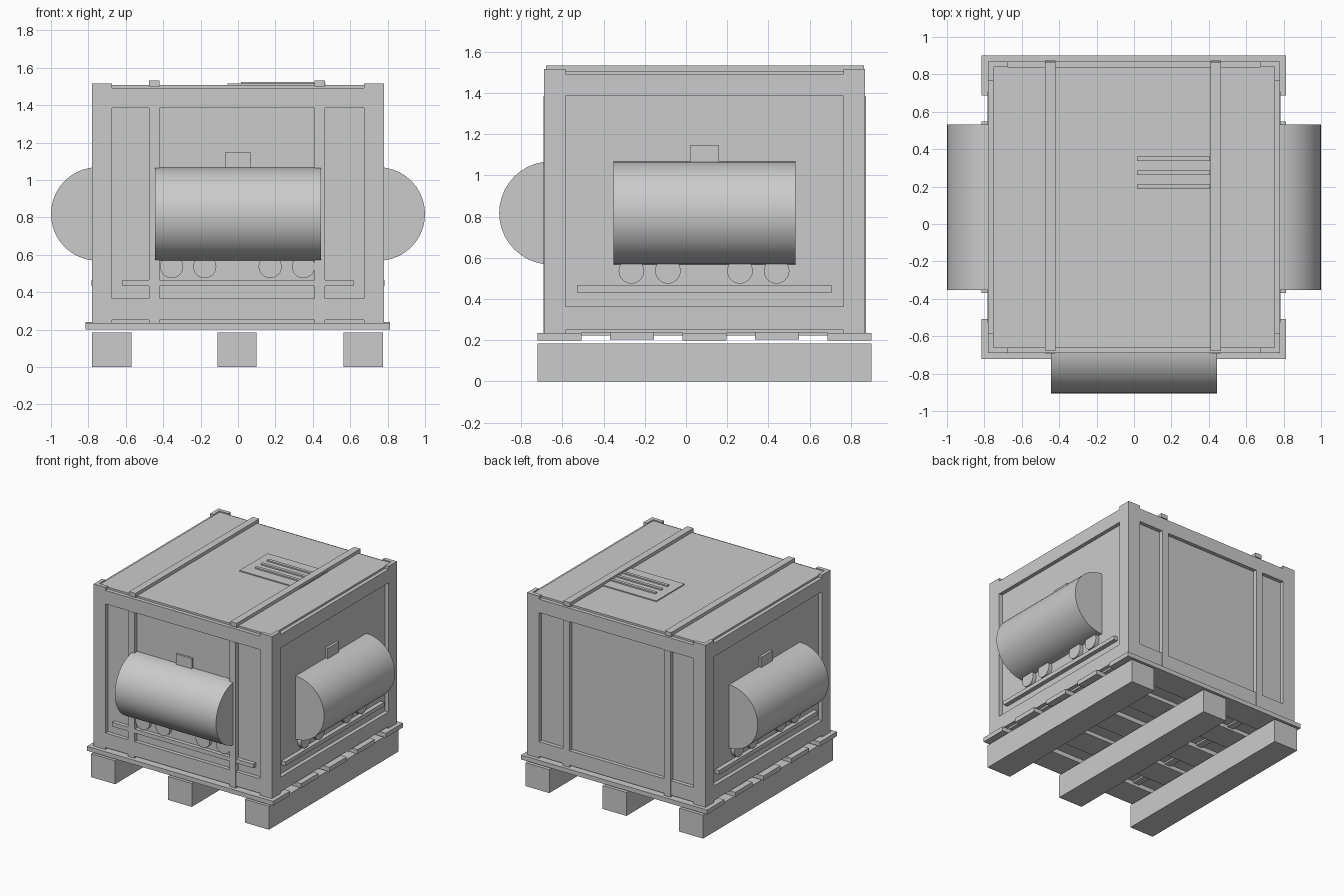
import bpy
import math
from mathutils import Matrix, Vector

cube = bpy.data.objects.get("Cube")
if cube:
    bpy.data.objects.remove(cube, do_unlink=True)

grey = bpy.data.materials.new("plain_grey")
grey.use_nodes = True
grey.diffuse_color = (0.6, 0.6, 0.6, 1)
grey.node_tree.nodes["Principled BSDF"].inputs["Base Color"].default_value = (0.6, 0.6, 0.6, 1)


def finish(name, frame):
    ob = bpy.context.object
    ob.name = name
    ob.data.materials.append(grey)
    ob.data.transform(ob.matrix_basis)
    ob.matrix_basis = frame
    return ob


def box(name, x, y, z, frame=Matrix()):
    """Box from (min, max) ranges, placed in a local frame."""
    bpy.ops.mesh.primitive_cube_add(size=1)
    ob = bpy.context.object
    ob.location = [(a + b) / 2 for a, b in (x, y, z)]
    ob.scale = [abs(b - a) for a, b in (x, y, z)]
    bpy.context.view_layer.update()
    return finish(name, frame)


def cylinder(name, radius, depth, center, rotation, frame, sides=32):
    bpy.ops.mesh.primitive_cylinder_add(vertices=sides, radius=radius, depth=depth,
                                        location=center, rotation=rotation)
    bpy.context.view_layer.update()
    ob = finish(name, frame)
    bpy.ops.object.shade_smooth_by_angle(angle=math.radians(40))
    return ob


MID_Y = 0.09          # crate centre in depth
HALF = 0.78           # crate half width
POST = 0.105          # width of the corner posts
THICK = 0.03          # thickness of the frame boards
centre = Matrix.Translation((0, MID_Y, 0))

# Pallet runners and deck slats
for i, x in enumerate((-0.675, -0.005, 0.67)):
    box(f"pallet_runner_{i}", (x - POST, x + POST), (-0.72, 0.90), (0, 0.185))
for i in range(5):
    y = -0.615 + i * 0.352
    lift = 0.005 if i % 2 else 0
    box(f"pallet_slat_{i}", (-0.815, 0.812), (y - 0.107, y + 0.107),
        (0.2 + lift, 0.235 + lift))

# Crate body: the recessed panels and the lid
body = HALF - THICK
box("crate_body", (-body, body), (-body, body), (0.235, 1.507), centre)

# Four sides: posts and rails, flush with each other
sides = [("front", 0), ("right", 90), ("back", 180), ("left", 270)]
for side, angle in sides:
    frame = centre @ Matrix.Rotation(math.radians(angle), 4, "Z")
    depth = (-HALF, -body)
    inner = HALF - POST
    box(f"{side}_post_a", (-HALF, -inner), depth, (0.235, 1.516), frame)
    box(f"{side}_post_b", (inner, body), depth, (0.235, 1.516), frame)
    box(f"{side}_top_rail", (-inner, inner), depth, (1.385, 1.492), frame)
    box(f"{side}_bottom_rail", (-inner, inner), depth, (0.25, 0.365), frame)

# Two straps wrapped round the crate, front to back
for i, x in enumerate((-0.448, 0.437)):
    span = (x - 0.028, x + 0.028)
    box(f"strap_top_{i}", span, (-0.77, 0.775), (1.5, 1.533), centre)
    box(f"strap_bottom_{i}", span, (-0.77, 0.77), (0.222, 0.24), centre)
    for name, s in (("front", -1), ("back", 1)):
        box(f"strap_{name}_{i}", span, sorted((s * 0.74, s * 0.783)),
            (0.232, 1.385), centre)

# Tank relief on three sides: rounded tank, wheels, track and small funnel
for side, angle in sides:
    if side == "back":
        continue
    frame = centre @ Matrix.Rotation(math.radians(angle), 4, "Z")
    face = -body
    if side == "front":
        frame = frame @ Matrix.Translation((0, 0.003, 0))
    cylinder(f"{side}_tank", 0.25, 0.885, (0, face, 0.818),
             (0, math.pi / 2, 0), frame, 40)
    box(f"{side}_funnel", (-0.07, 0.07), (face - 0.02, face), (1.04, 1.148), frame)
    box(f"{side}_track", (-0.618, 0.618), (face - 0.034, face), (0.433, 0.465), frame)
    for i, u in enumerate((-0.355, -0.178, 0.172, 0.35)):
        cylinder(f"{side}_wheel_{i}", 0.062, 0.03, (u, face - 0.015, 0.537),
                 (math.pi / 2, 0, 0), frame, 24)

# Label plate on the lid with raised bars
box("lid_label", (-0.057, 0.468), (0.1, 0.452), (1.506, 1.515))
for i in range(3):
    y = 0.2 + i * 0.075
    box(f"label_bar_{i}", (0.015, 0.405), (y - 0.012, y + 0.012), (1.514, 1.525))
